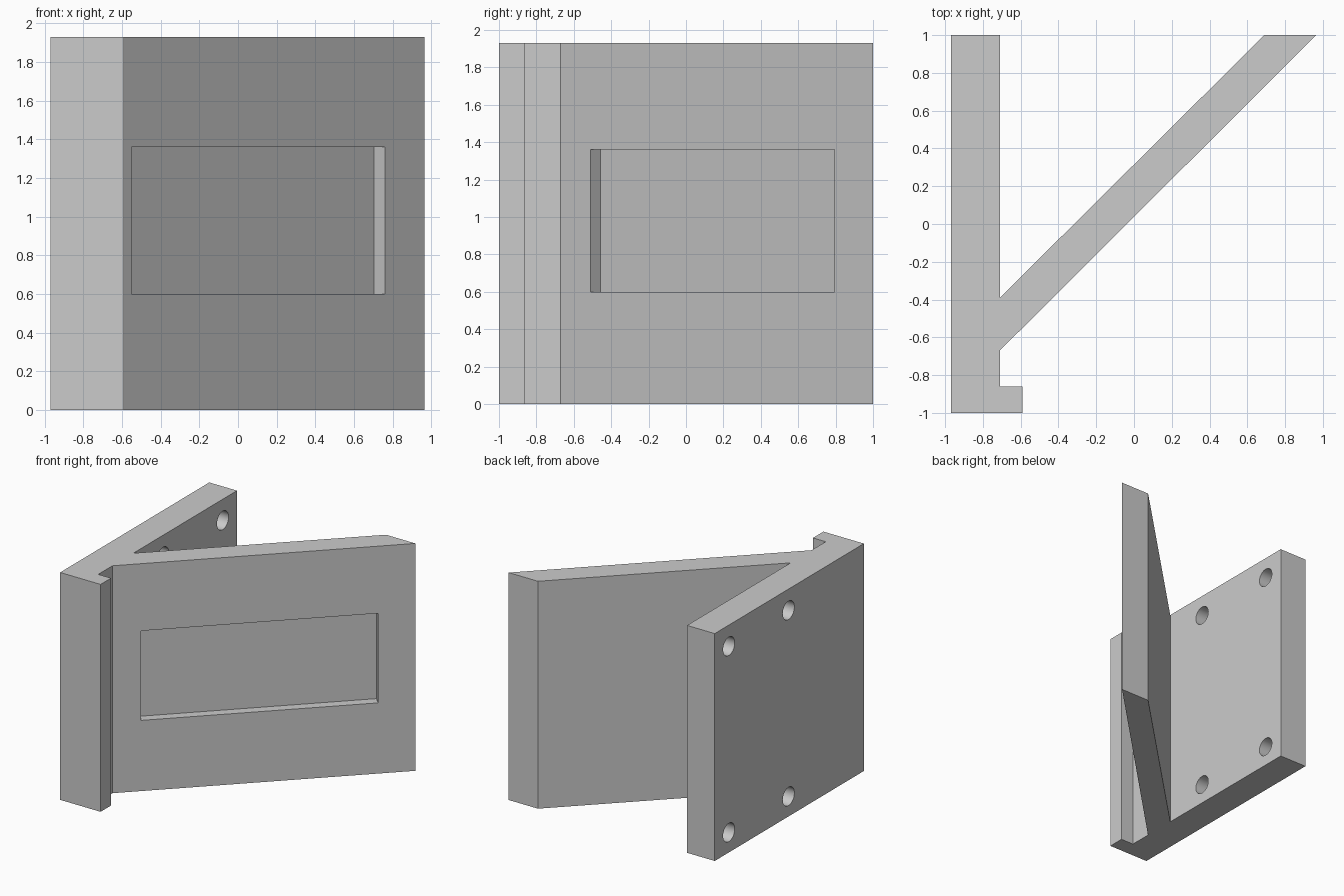
import bpy
import bmesh
from math import radians
from mathutils import Matrix, Vector

default = bpy.data.objects.get("Cube")
if default:
    bpy.data.objects.remove(default, do_unlink=True)

HEIGHT = 1.93
HOLE_RADIUS = 0.078

grey = bpy.data.materials.new("light grey")
grey.use_nodes = True
colour = (0.6, 0.6, 0.6, 1)
grey.diffuse_color = colour
grey.node_tree.nodes["Principled BSDF"].inputs["Base Color"].default_value = colour


def make_object(name, bm):
    bmesh.ops.recalc_face_normals(bm, faces=bm.faces)
    mesh = bpy.data.meshes.new(name)
    bm.to_mesh(mesh)
    bm.free()
    mesh.materials.append(grey)
    obj = bpy.data.objects.new(name, mesh)
    bpy.context.collection.objects.link(obj)
    return obj


def cut(target, cutter):
    """Subtract the cutter from the target, then discard it."""
    cutter.hide_render = True
    mod = target.modifiers.new("cut", 'BOOLEAN')
    mod.operation = 'DIFFERENCE'
    mod.solver = 'EXACT'
    mod.object = cutter
    bpy.context.view_layer.objects.active = target
    bpy.ops.object.modifier_apply(modifier=mod.name)
    bpy.data.objects.remove(cutter, do_unlink=True)


# Body: upright plate, slanted panel and hooked lip as one extruded profile
profile = [(-0.97, -1), (-0.59, -1), (-0.59, -0.86), (-0.71, -0.86),
           (-0.71, -0.67), (0.965, 1), (0.69, 1), (-0.71, -0.39),
           (-0.71, 1), (-0.97, 1)]
bm = bmesh.new()
base = bm.faces.new([bm.verts.new((x, y, 0)) for x, y in profile])
extruded = bmesh.ops.extrude_face_region(bm, geom=[base])["geom"]
top = [v for v in extruded if isinstance(v, bmesh.types.BMVert)]
bmesh.ops.translate(bm, verts=top, vec=(0, 0, HEIGHT))
body = make_object("angled_bracket", bm)

# Shallow rectangular recess in the outer face of the slanted panel
bm = bmesh.new()
place = (Matrix.Translation(Vector((0.103, 0.143, 0.98)))
         @ Matrix.Rotation(radians(45), 4, 'Z')
         @ Matrix.Diagonal((1.85, 0.15, 0.76, 1)))
bmesh.ops.create_cube(bm, size=1, matrix=place)
cut(body, make_object("recess_cutter", bm))

# Four screw holes through the upright plate
for y in (0.01, 0.81):
    for z in (0.17, HEIGHT - 0.18):
        bm = bmesh.new()
        place = (Matrix.Translation(Vector((-0.84, y, z)))
                 @ Matrix.Rotation(radians(90), 4, 'Y'))
        bmesh.ops.create_cone(bm, cap_ends=True, segments=40, depth=0.4,
                              radius1=HOLE_RADIUS, radius2=HOLE_RADIUS, matrix=place)
        cut(body, make_object("screw_hole_cutter", bm))

# Round hole walls stay smooth, all other edges sharp
bpy.ops.object.select_all(action='DESELECT')
body.select_set(True)
bpy.context.view_layer.objects.active = body
bpy.ops.object.shade_smooth_by_angle(angle=radians(30))
